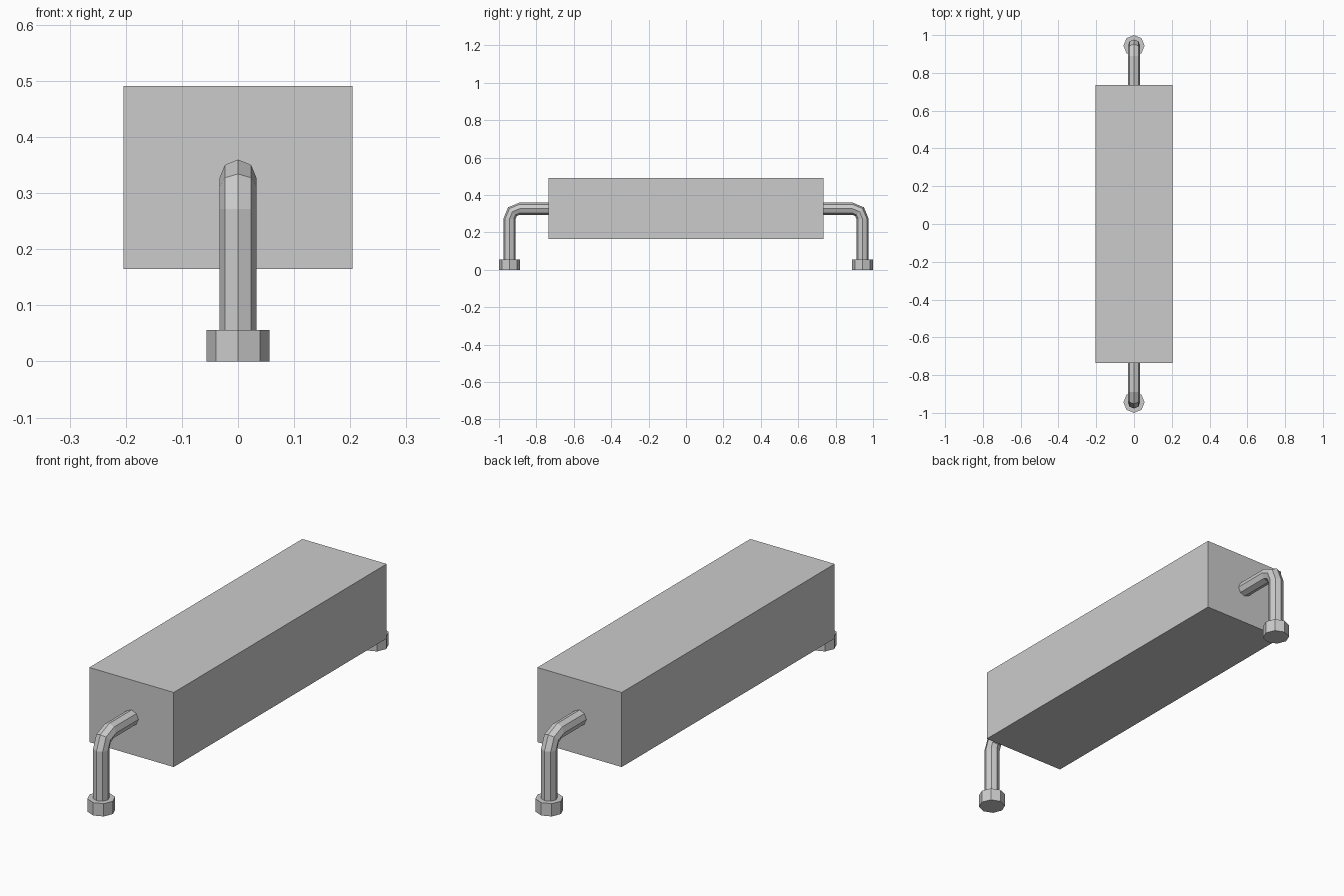
import bpy, bmesh
from math import sin, cos, pi

if "Cube" in bpy.data.objects:
    bpy.data.objects.remove(bpy.data.objects["Cube"])

SIDES = 8
LEG_Y = 0.944      # distance of the upright from the centre
PIPE_R = 0.033
BEND_R = 0.055
PIPE_Z = 0.327     # height of the horizontal run
BODY = (0.204, 0.735, 0.165, 0.491)  # half width, half length, bottom, top


def finish(bm, name):
    bmesh.ops.recalc_face_normals(bm, faces=bm.faces)
    mesh = bpy.data.meshes.new(name)
    bm.to_mesh(mesh)
    bm.free()
    obj = bpy.data.objects.new(name, mesh)
    bpy.context.collection.objects.link(obj)
    return obj


def sweep(name, stations, radius, side):
    """Octagonal tube in the YZ plane; stations are (y, z, tilt of the ring)."""
    bm = bmesh.new()
    rings = []
    for y, z, tilt in stations:
        ring = []
        for i in range(SIDES):
            a = 2 * pi * i / SIDES
            d = radius * cos(a)      # outward direction of the bend
            ring.append(bm.verts.new((radius * sin(a),
                                      side * (y + d * cos(tilt)),
                                      z + d * sin(tilt))))
        rings.append(ring)
    for a, b in zip(rings, rings[1:]):
        for i in range(SIDES):
            j = (i + 1) % SIDES
            bm.faces.new((a[i], a[j], b[j], b[i]))
    bm.faces.new(rings[0])
    bm.faces.new(rings[-1])
    return finish(bm, name)


# Main box
hx, hy, z0, z1 = BODY
bm = bmesh.new()
bmesh.ops.create_cube(bm, size=1)
for v in bm.verts:
    v.co = (v.co.x * 2 * hx, v.co.y * 2 * hy, (z0 + z1) / 2 + v.co.z * (z1 - z0))
finish(bm, "body")

# Bent pipe legs and octagonal feet at both ends
foot_h = 0.056
cy, cz = LEG_Y - BEND_R, PIPE_Z - BEND_R
path = [(LEG_Y, foot_h, 0)]
for t in (0, pi / 4, pi / 2):
    path.append((cy + BEND_R * cos(t), cz + BEND_R * sin(t), t))
path.append((hy, PIPE_Z, pi / 2))

for label, side in (("front", -1), ("back", 1)):
    sweep(label + "_pipe_leg", path, PIPE_R, side)
    sweep(label + "_foot", [(LEG_Y, 0, 0), (LEG_Y, foot_h, 0)], 0.056, side)
